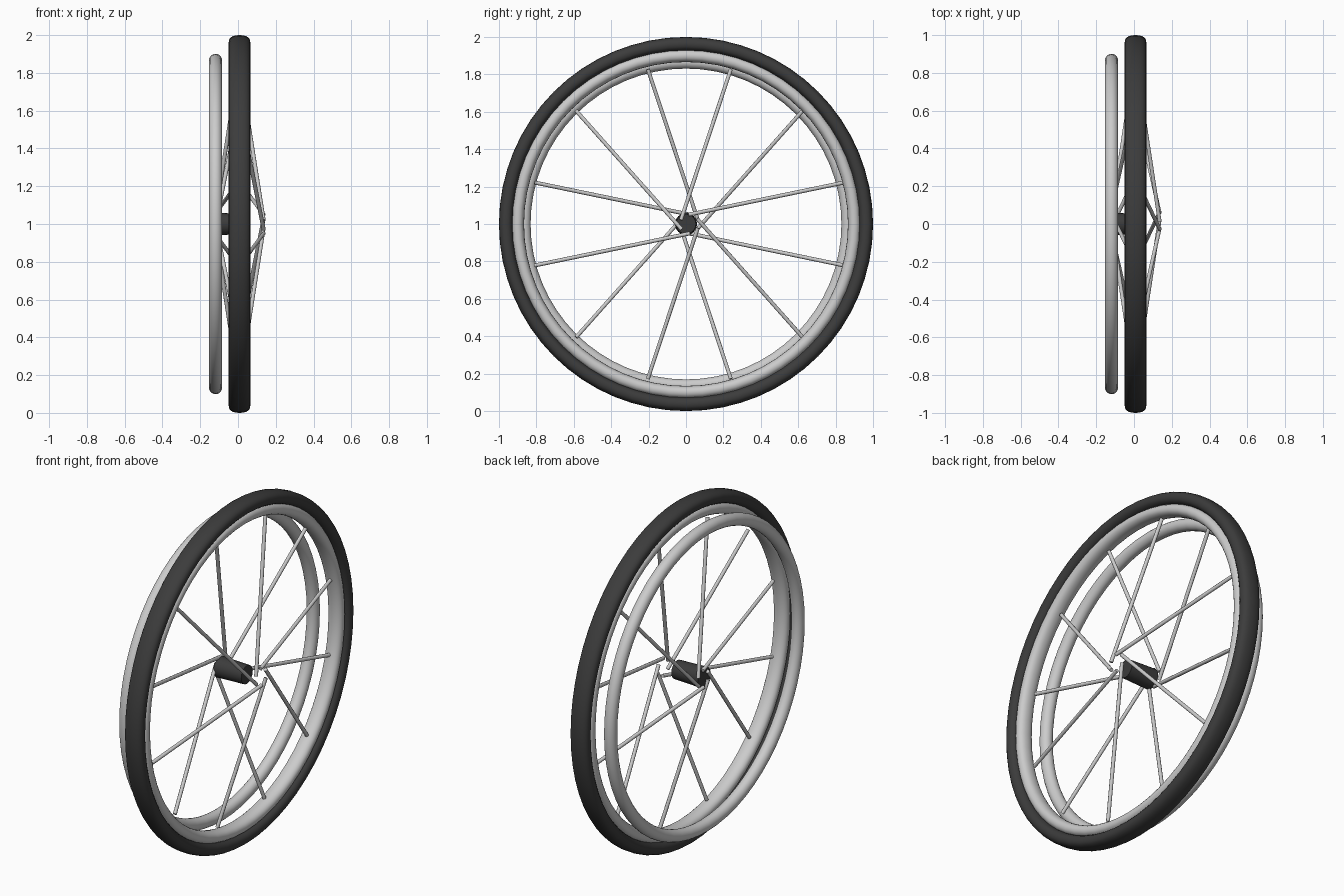
import bpy, bmesh, math
from mathutils import Vector

if "Cube" in bpy.data.objects:
    bpy.data.objects.remove(bpy.data.objects["Cube"])

CX = 0.006   # mid plane of the wheel


def material(name, v):
    m = bpy.data.materials.new(name)
    m.diffuse_color = (v, v, v, 1)
    m.use_nodes = True
    m.node_tree.nodes["Principled BSDF"].inputs["Base Color"].default_value = m.diffuse_color
    return m


dark = material("dark_rubber", 0.045)
light = material("light_metal", 0.55)


def finish(name, bm, mat, angle=40):
    bmesh.ops.recalc_face_normals(bm, faces=bm.faces)
    me = bpy.data.meshes.new(name)
    bm.to_mesh(me)
    bm.free()
    ob = bpy.data.objects.new(name, me)
    bpy.context.collection.objects.link(ob)
    me.materials.append(mat)
    bpy.ops.object.select_all(action='DESELECT')
    ob.select_set(True)
    bpy.context.view_layer.objects.active = ob
    bpy.ops.object.shade_smooth_by_angle(angle=math.radians(angle))
    return ob


def ring(name, x, r, half_w, half_h, mat, power=2.0, segs=64, sides=20):
    """Ring around the x axis with a superellipse cross-section."""
    bm = bmesh.new()
    loops = []
    for i in range(segs):
        a = 2 * math.pi * i / segs
        loop = []
        for j in range(sides):
            t = 2 * math.pi * j / sides
            c, s = math.cos(t), math.sin(t)
            px = x + half_w * math.copysign(abs(c) ** (2 / power), c)
            pr = r + half_h * math.copysign(abs(s) ** (2 / power), s)
            loop.append(bm.verts.new((px, pr * math.cos(a), 1 + pr * math.sin(a))))
        loops.append(loop)
    for i in range(segs):
        p, q = loops[i], loops[(i + 1) % segs]
        for j in range(sides):
            k = (j + 1) % sides
            bm.faces.new((p[j], p[k], q[k], q[j]))
    return finish(name, bm, mat)


def rod(name, p, q, r1, r2, mat, sides):
    """Capped rod from p to q."""
    p, q = Vector(p), Vector(q)
    d = q - p
    bm = bmesh.new()
    bmesh.ops.create_cone(bm, cap_ends=True, segments=sides, radius1=r1, radius2=r2, depth=d.length)
    rot = d.to_track_quat('Z', 'Y').to_matrix().to_4x4()
    bm.transform(rot)
    bmesh.ops.translate(bm, verts=bm.verts, vec=(p + q) / 2)
    return finish(name, bm, mat)


# Tyre, rim and hand ring
ring("tyre", CX + 0.002, 0.9625, 0.057, 0.0375, dark, power=2.4)
ring("rim", CX + 0.002, 0.90, 0.046, 0.034, light, power=2.2)
ring("hand_ring", -0.119, 0.866, 0.035, 0.035, light)

# Hub
rod("hub", (-0.118, 0, 1), (0.058, 0, 1), 0.059, 0.053, dark, 24)

# Crossed spokes, alternating between the two sides of the hub
SPOKE_Y = 0.018
for k in range(12):
    side = 1 if k % 2 == 0 else -1
    a = math.radians(15 + 30 * k)
    b = a + side * math.radians(80)
    inner = (CX + side * 0.13, SPOKE_Y + 0.05 * math.cos(b), 1 + 0.05 * math.sin(b))
    outer = (CX + side * 0.003, SPOKE_Y + 0.857 * math.cos(a), 1 + 0.857 * math.sin(a))
    rod(f"spoke_{k + 1}", inner, outer, 0.0105, 0.0105, light, 10)
